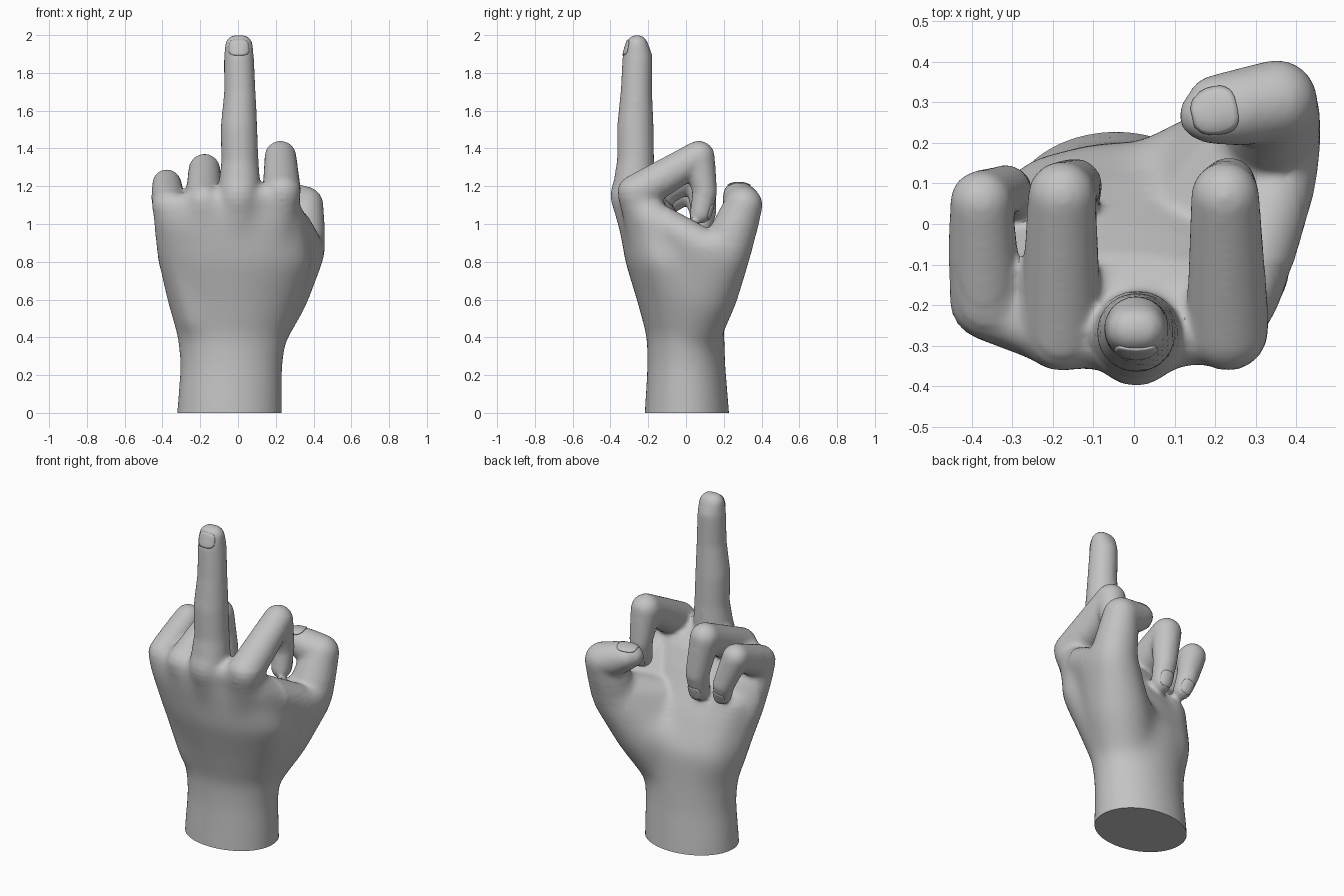
import bpy, bmesh, math
from mathutils import Vector

cube = bpy.data.objects.get("Cube")
if cube:
    bpy.data.objects.remove(cube)

# One plain grey clay material
clay = bpy.data.materials.new("grey clay")
clay.use_nodes = True
GREY = (0.55, 0.55, 0.55, 1)
clay.diffuse_color = GREY
clay.node_tree.nodes["Principled BSDF"].inputs["Base Color"].default_value = GREY

body = bmesh.new()


def hull(*balls):
    """Convex hull around balls given as (x, y, z, radius)."""
    part = bmesh.new()
    for x, y, z, r in balls:
        made = bmesh.ops.create_icosphere(part, subdivisions=3, radius=r)
        bmesh.ops.translate(part, verts=made["verts"], vec=(x, y, z))
    res = bmesh.ops.convex_hull(part, input=part.verts[:])
    junk = {v for v in res["geom_interior"] if isinstance(v, bmesh.types.BMVert)}
    bmesh.ops.delete(part, geom=list(junk), context="VERTS")
    mesh = bpy.data.meshes.new("part")
    part.to_mesh(mesh)
    body.from_mesh(mesh)
    part.free()
    bpy.data.meshes.remove(mesh)


def chain(*balls):
    """Tapered limb through a row of balls."""
    for a, b in zip(balls, balls[1:]):
        hull(a, b)


def loft(sections, sides=40):
    """Elliptical sections (z, x centre, y centre, half width, half depth)."""
    rings = []
    for z, cx, cy, hx, hy in sections:
        angles = [math.tau * i / sides for i in range(sides)]
        rings.append([body.verts.new((cx + hx * math.cos(a), cy + hy * math.sin(a), z)) for a in angles])
    for low, high in zip(rings, rings[1:]):
        for i in range(sides):
            j = (i + 1) % sides
            body.faces.new((low[i], low[j], high[j], high[i]))
    body.faces.new(rings[0][::-1])
    body.faces.new(rings[-1])


# Wrist and palm
loft([
    (-0.10, -.045, .005, .282, .228),
    (0.00, -.045, .005, .282, .226),
    (0.25, -.035, .002, .272, .208),
    (0.40, -.032, -.002, .290, .206),
    (0.60, -.020, -.030, .360, .232),
    (0.80, -.015, -.105, .412, .218),
    (1.00, -.050, -.180, .405, .175),
    (1.10, -.057, -.212, .380, .140),
    (1.16, -.060, -.230, .300, .085),
])

# Metacarpal ridges leading to the knuckles
index_base = (.232, -.262, 1.16, .104)
middle_base = (.005, -.297, 1.14, .109)
ring_base = (-.18, -.270, 1.11, .102)
pinky_base = (-.367, -.198, 1.09, .095)
bases = (index_base, middle_base, ring_base, pinky_base)
for base, wrist_x in zip(bases, (.1, .0, -.1, -.2)):
    hull(base, (wrist_x, -.085, .5, .12))

# Webs of skin between neighbouring knuckles
for a, b in zip(bases, bases[1:]):
    hull(*[(x, y + .01, z - .02, r * .8) for x, y, z, r in (a, b)])

# Curled fingers: knuckle, middle joint, end joint, tip
index = [index_base, (.225, .068, 1.357, .085), (.235, .100, 1.17, .066), (.24, .078, 1.058, .058)]
ring = [ring_base, (-.178, .07, 1.288, .085), (-.145, .095, 1.07, .068), (-.14, .07, .95, .058)]
pinky = [pinky_base, (-.377, .055, 1.213, .078), (-.315, .085, 1.04, .062), (-.295, .065, .96, .052)]
for finger in (index, ring, pinky):
    chain(*finger)

# Raised middle finger with a broad, flattened tip
tip_low = (.005, -.257, 1.88, .080)
chain(middle_base, (.008, -.275, 1.2, .112), (.01, -.267, 1.33, .099), (.005, -.268, 1.51, .098),
      (.01, -.263, 1.70, .084), tip_low)
hull(tip_low, (-.011, -.259, 1.943, .059), (.021, -.259, 1.943, .059))

# Thumb with its fleshy base and the web to the index finger
heel = (.08, .01, .41, .172)
thenar = (.20, .10, .64, .182)
thumb_root = (.330, .215, .86, .137)
thumb_bend = (.352, .305, 1.10, .101)
pad = (.265, .288, 1.125, .096)
hull(heel, thenar, (-.02, .0, .58, .17))
chain(thenar, thumb_root, thumb_bend, pad)
hull(pad, (.195, .262, 1.155, .066), (.20, .300, 1.15, .068), (.172, .268, 1.155, .062))
web_back, web_front = (.358, .11, .87, .098), (.262, -.19, 1.03, .100)
hull(thenar, web_back, web_front, heel)
hull(thenar, thumb_root, web_back, (.13, -.03, .78, .14))

# Heel of the palm on the little finger side
hull((-.14, .0, .38, .17), (-.18, .01, .57, .17), (-.26, -.08, .83, .145))

mesh = bpy.data.meshes.new("hand")
body.to_mesh(mesh)
body.free()
hand = bpy.data.objects.new("hand", mesh)
bpy.context.collection.objects.link(hand)

# Fuse the parts into one skin and soften the joins
fuse = hand.modifiers.new("fuse", "REMESH")
fuse.mode = "VOXEL"
fuse.voxel_size = 0.012
soft = hand.modifiers.new("soften", "SMOOTH")
soft.factor = 0.5
soft.iterations = 12
graph = bpy.context.evaluated_depsgraph_get()
skin = bpy.data.meshes.new_from_object(hand.evaluated_get(graph))
hand.modifiers.clear()
hand.data = skin

# Relax the palm and the back of the hand in shrinking zones, so the effect fades out
bm = bmesh.new()
bm.from_mesh(skin)
for fade in (0, .03, .06, .09, .12):
    broad = [v for v in bm.verts
             if -.05 < v.co.z < .88 - fade
             or (v.co.x > .2 and v.co.z < .97 - fade)
             or (.7 < v.co.z < 1.19 - fade and v.co.y < -.1)]
    for step in range(12):
        bmesh.ops.smooth_vert(bm, verts=broad, factor=0.5, use_axis_x=True, use_axis_y=True, use_axis_z=True)

# Cut the wrist flat
cut = bmesh.ops.bisect_plane(bm, geom=bm.verts[:] + bm.edges[:] + bm.faces[:],
                             plane_co=(0, 0, 0), plane_no=(0, 0, 1), clear_inner=True)
rim = [e for e in cut["geom_cut"] if isinstance(e, bmesh.types.BMEdge)]
bmesh.ops.contextual_create(bm, geom=rim)
bm.to_mesh(skin)
bm.free()


def finish(obj):
    obj.data.materials.clear()
    obj.data.materials.append(clay)
    bpy.ops.object.select_all(action="DESELECT")
    obj.select_set(True)
    bpy.context.view_layer.objects.active = obj
    bpy.ops.object.shade_smooth_by_angle(angle=math.radians(40))


finish(hand)


def nail(name, centre, along, normal, half_width, half_length):
    """Thin rounded-square plate wrapped onto the fingertip."""
    along, normal = Vector(along).normalized(), Vector(normal).normalized()
    side = along.cross(normal).normalized()
    normal = side.cross(along)
    bm = bmesh.new()
    rows, sides = [], 28
    for k in range(1, 6):
        row = []
        for i in range(sides):
            a = math.tau * i / sides
            c, s = math.cos(a), math.sin(a)
            u = math.copysign(abs(c) ** .6, c) * k / 5
            v = math.copysign(abs(s) ** .6, s) * k / 5
            p = Vector(centre) + side * u * half_width + along * v * half_length
            row.append(bm.verts.new(p - normal * .3 * half_width * u * u))
        rows.append(row)
    bm.faces.new(rows[0])
    for a, b in zip(rows, rows[1:]):
        for i in range(sides):
            j = (i + 1) % sides
            bm.faces.new((a[i], b[i], b[j], a[j]))
    bmesh.ops.recalc_face_normals(bm, faces=bm.faces[:])
    mesh = bpy.data.meshes.new(name)
    bm.to_mesh(mesh)
    bm.free()
    obj = bpy.data.objects.new(name, mesh)
    bpy.context.collection.objects.link(obj)
    wrap = obj.modifiers.new("wrap", "SHRINKWRAP")
    wrap.target = hand
    wrap.wrap_mode = "ABOVE_SURFACE"
    wrap.offset = 0.002
    thick = obj.modifiers.new("thickness", "SOLIDIFY")
    thick.thickness = 0.005
    thick.offset = 0
    finish(obj)


nail("middle_nail", (.005, -.33, 1.94), (0, 0, 1), (0, -1, 0), .058, .048)
nail("thumb_nail", (.19, .277, 1.235), (-1, -.2, .1), (0, 0, 1), .066, .066)
for label, finger in (("index", index), ("ring", ring), ("pinky", pinky)):
    joint, tip = Vector(finger[2][:3]), Vector(finger[3][:3])
    r = finger[3][3]
    nail(label + "_nail", tip + Vector((0, r, 0)), tip - joint, (0, 1, 0), r * .75, r * .8)
